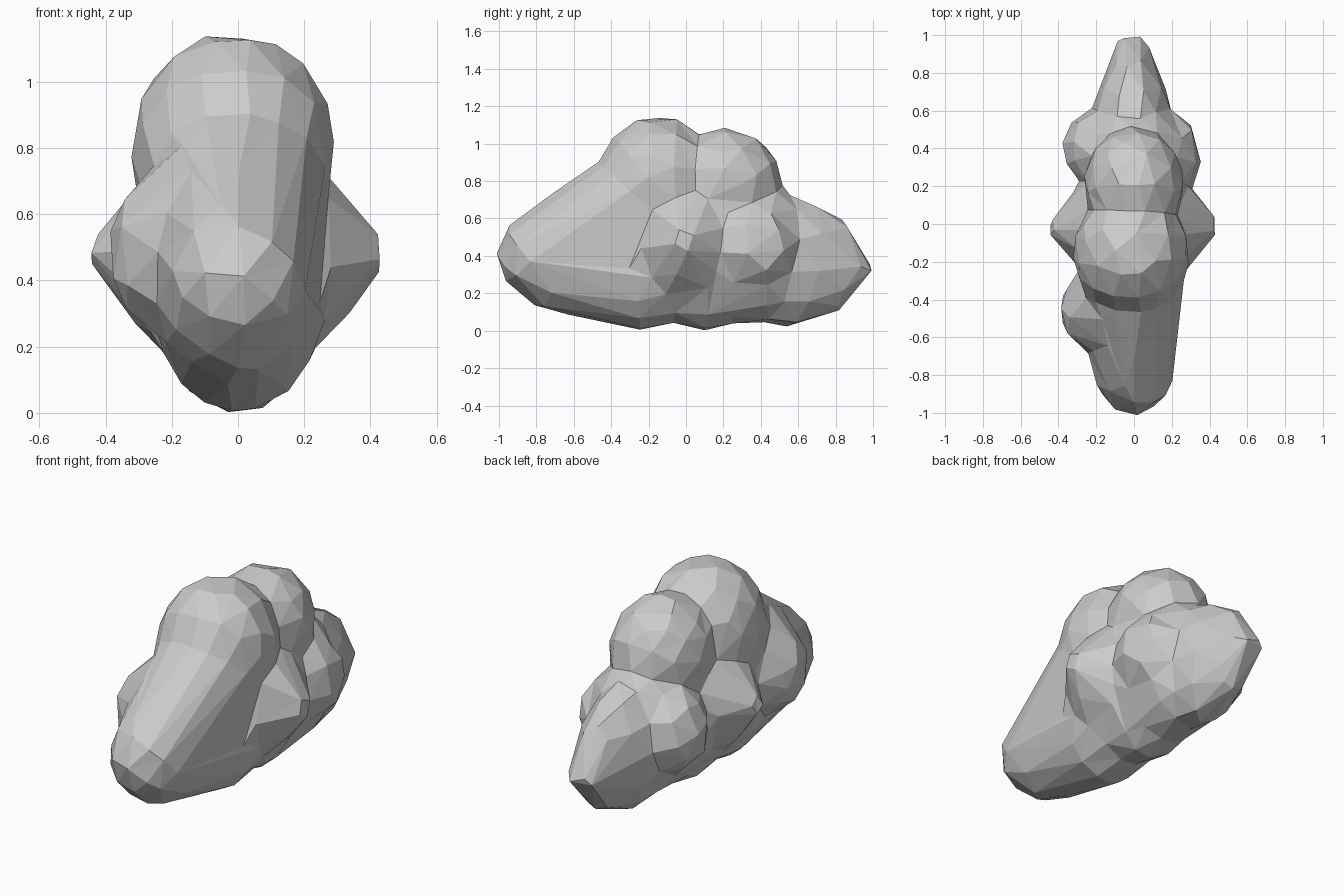
import bpy, bmesh
from mathutils import Matrix

cube = bpy.data.objects.get("Cube")
if cube:
    bpy.data.objects.remove(cube)

grey = bpy.data.materials.new("stone grey")
grey.use_nodes = True
colour = (0.6, 0.6, 0.6, 1)
grey.diffuse_color = colour
grey.node_tree.nodes["Principled BSDF"].inputs["Base Color"].default_value = colour

FACETS = 420


def lump(name, *balls):
    """Convex lump wrapped tightly round stretched balls (centre, radii)."""
    source = bmesh.new()
    for centre, radii in balls:
        place = Matrix.Translation(centre) @ Matrix.Diagonal((*radii, 1))
        bmesh.ops.create_icosphere(source, subdivisions=3, radius=1, matrix=place)
    bm = bmesh.new()
    for v in source.verts:
        bm.verts.new(v.co)
    source.free()
    bmesh.ops.convex_hull(bm, input=bm.verts[:])
    bmesh.ops.delete(bm, geom=[v for v in bm.verts if not v.link_faces], context='VERTS')
    bmesh.ops.recalc_face_normals(bm, faces=bm.faces[:])
    mesh = bpy.data.meshes.new(name)
    bm.to_mesh(mesh)
    bm.free()
    mesh.materials.append(grey)
    ob = bpy.data.objects.new(name, mesh)
    bpy.context.collection.objects.link(ob)
    return ob


def apply_modifier(ob, kind, **settings):
    mod = ob.modifiers.new(kind.lower(), kind)
    for key, value in settings.items():
        setattr(mod, key, value)
    bpy.ops.object.modifier_apply(modifier=mod.name)


# Sloping front mass: snout, shoulder and belly in one wrap
body = lump("boulder",
            ((-.01, -.61, .4), (.235, .38, .31)),
            ((0, -.77, .4), (.21, .24, .23)),
            ((-.01, -.25, .72), (.28, .25, .29)),
            ((0, -.24, .3), (.25, .25, .295)))

# Lumps swelling out of the body
lumps = [
    lump("crown", ((-.015, -.155, .8), (.31, .32, .35))),
    lump("core", ((0, -.12, .45), (.3, .35, .42)), ((0, .4, .42), (.27, .28, .38))),
    lump("back_crown", ((0, .21, .79), (.265, .3, .295))),
    lump("tail", ((-.01, .54, .37), (.21, .34, .35)), ((-.01, .73, .36), (.15, .2, .28)),
         ((-.01, .9, .33), (.1, .1, .08))),
    lump("rear_belly", ((0, .11, .28), (.23, .26, .28))),
    lump("left_bulge", ((.18, -.01, .47), (.19, .26, .28)), ((.33, -.01, .48), (.11, .11, .12))),
    lump("right_bulge", ((-.18, -.01, .47), (.19, .26, .28)), ((-.33, -.02, .48), (.11, .11, .12))),
    lump("left_rear_bulge", ((.15, .36, .45), (.205, .24, .24))),
    lump("right_rear_bulge", ((-.17, .4, .45), (.21, .21, .24))),
    lump("right_front_bulge", ((-.2, -.46, .48), (.195, .21, .24)),
         ((-.1, -.42, .5), (.19, .32, .34))),
]

# Fuse everything, soften the creases, then cut down to broad facets
bpy.context.view_layer.objects.active = body
for part in lumps:
    apply_modifier(body, 'BOOLEAN', operation='UNION', solver='EXACT', object=part)
    bpy.data.objects.remove(part)
apply_modifier(body, 'REMESH', mode='VOXEL', voxel_size=.025)
apply_modifier(body, 'SMOOTH', factor=.5, iterations=10)
body.data.calc_loop_triangles()
apply_modifier(body, 'DECIMATE', ratio=FACETS / len(body.data.loop_triangles))
for face in body.data.polygons:
    face.use_smooth = False
    face.material_index = 0
